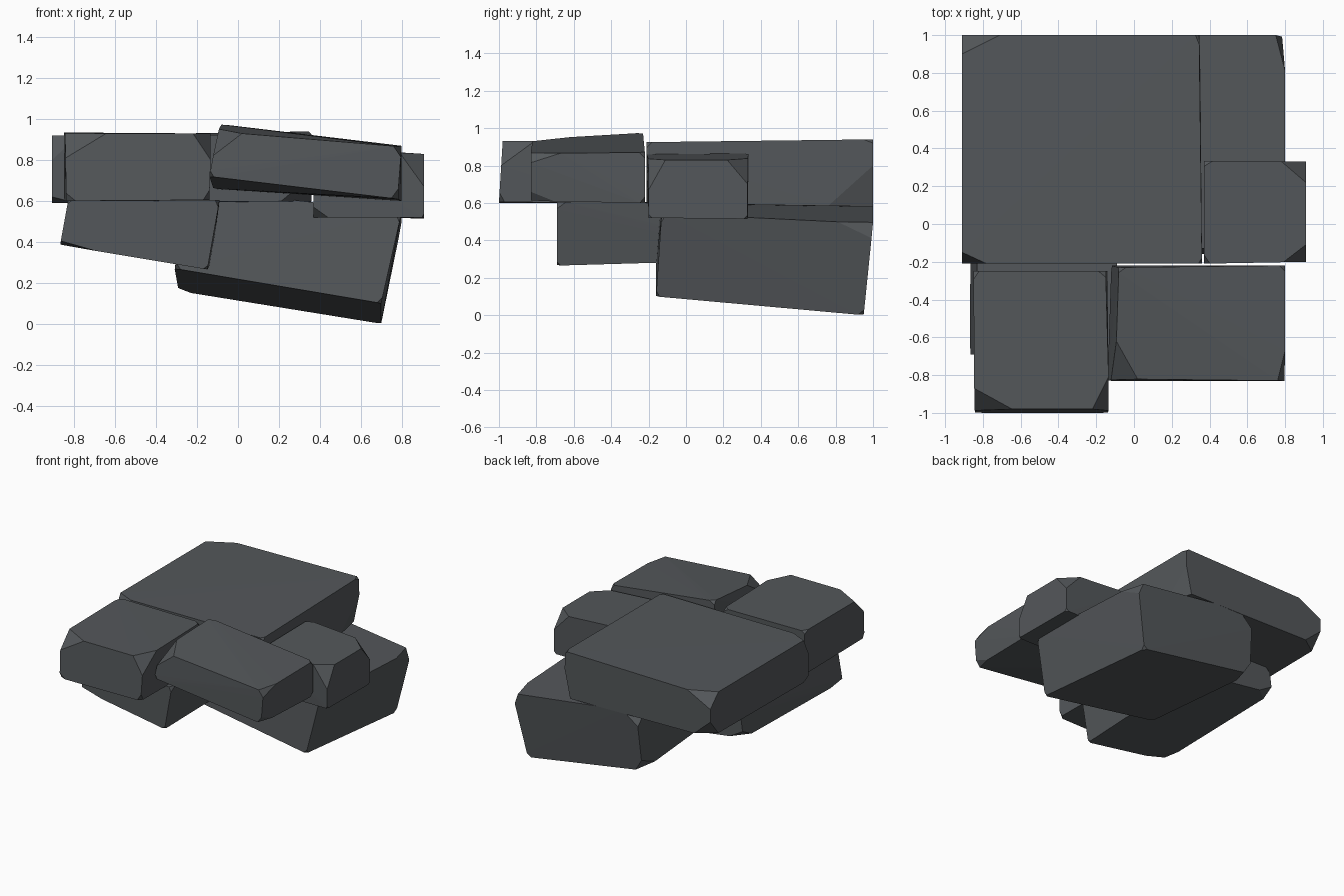
import bpy, bmesh, random
from mathutils import Vector

random.seed(4)
slate = bpy.data.materials.new("dark slate grey")
slate.diffuse_color = (0.088, 0.096, 0.103, 1)


def rock(name, bottom, top, chips={}):
    """Six-sided stone: four bottom and four top corners (front-left, front-right,
    back-right, back-left). Each corner is chipped off by distances along
    its x, y and z edges; unlisted corners get a small random chip."""
    pts = [Vector(p) for p in bottom + top]
    bm = bmesh.new()
    for i, p in enumerate(pts):
        level, k = divmod(i, 4)
        x_side = pts[level * 4 + (1, 0, 3, 2)[k]]
        y_side = pts[level * 4 + (3, 2, 1, 0)[k]]
        z_side = pts[(1 - level) * 4 + k]
        default = [random.uniform(0.02, 0.05) for _ in range(3)]
        for other, amount in zip((x_side, y_side, z_side), chips.get(i, default)):
            bm.verts.new(p + (other - p).normalized() * amount)
    hull = bmesh.ops.convex_hull(bm, input=bm.verts)
    loose = [v for v in bm.verts if not v.link_faces]
    bmesh.ops.delete(bm, geom=loose, context='VERTS')
    bmesh.ops.recalc_face_normals(bm, faces=bm.faces)
    me = bpy.data.meshes.new(name)
    bm.to_mesh(me)
    bm.free()
    me.materials.append(slate)
    ob = bpy.data.objects.new(name, me)
    bpy.context.collection.objects.link(ob)
    return ob


# Broad upper slab
rock("upper_slab",
     [(-.91, -.21, .59), (.36, -.21, .60), (.35, 1.0, .58), (-.91, 1.0, .60)],
     [(-.91, -.21, .92), (.36, -.21, .925), (.345, 1.0, .94), (-.91, 1.0, .92)],
     {0: (.12, .06, .03), 1: (.15, .2, .12), 2: (.05, .24, .22), 3: (.14, .1, .12),
      4: (.13, .06, .12), 5: (.02, .03, .03), 6: (.02, .05, .02), 7: (.2, .1, .1)})

# Front left upper stone
rock("front_left_stone",
     [(-.84, -1.0, .60), (-.14, -1.0, .605), (-.14, -.25, .60), (-.85, -.25, .60)],
     [(-.845, -.98, .93), (-.13, -.98, .93), (-.15, -.25, .93), (-.85, -.25, .935)],
     {5: (.09, .17, .13), 1: (.03, .03, .05), 4: (.2, .11, .12), 2: (.04, .1, .05)})

# Front middle tilted stone
rock("front_middle_stone",
     [(-.14, -.83, .72), (.78, -.83, .61), (.80, -.22, .60), (-.12, -.22, .66)],
     [(-.10, -.82, .94), (.80, -.83, .865), (.80, -.22, .87), (-.08, -.23, .975)],
     {5: (.04, .16, .05), 1: (.03, .13, .05), 4: (.12, .2, .12), 6: (.03, .03, .03)})

# Small right stone
rock("right_stone",
     [(.37, -.20, .52), (.91, -.20, .52), (.91, .33, .515), (.37, .33, .52)],
     [(.37, -.21, .86), (.91, -.20, .83), (.91, .33, .83), (.37, .335, .865)],
     {0: (.07, .05, .05), 1: (.01, .02, .02), 2: (.02, .02, .02),
      5: (.12, .09, .16), 6: (.13, .11, .13)})

# Big tilted base stone
rock("base_stone",
     [(-.31, -.16, .27), (.70, -.16, .10), (.70, .95, .0), (-.29, .95, .16)],
     [(-.22, -.13, .66), (.80, -.13, .545), (.80, 1.0, .49), (-.27, 1.0, .63)],
     {0: (.03, .03, .03), 1: (.02, .02, .03), 2: (.03, .03, .03), 3: (.06, .15, .08),
      6: (.05, .19, .08), 7: (.12, .18, .12)})

# Lower left support stone
rock("lower_left_stone",
     [(-.87, -.69, .385), (-.15, -.69, .265), (-.13, .52, .30), (-.86, .52, .40)],
     [(-.83, -.69, .605), (-.09, -.69, .605), (-.09, .52, .60), (-.83, .52, .605)],
     {0: (.18, .15, .02), 4: (.02, .03, .02), 1: (.02, .02, .02),
      3: (.12, .1, .05)})
